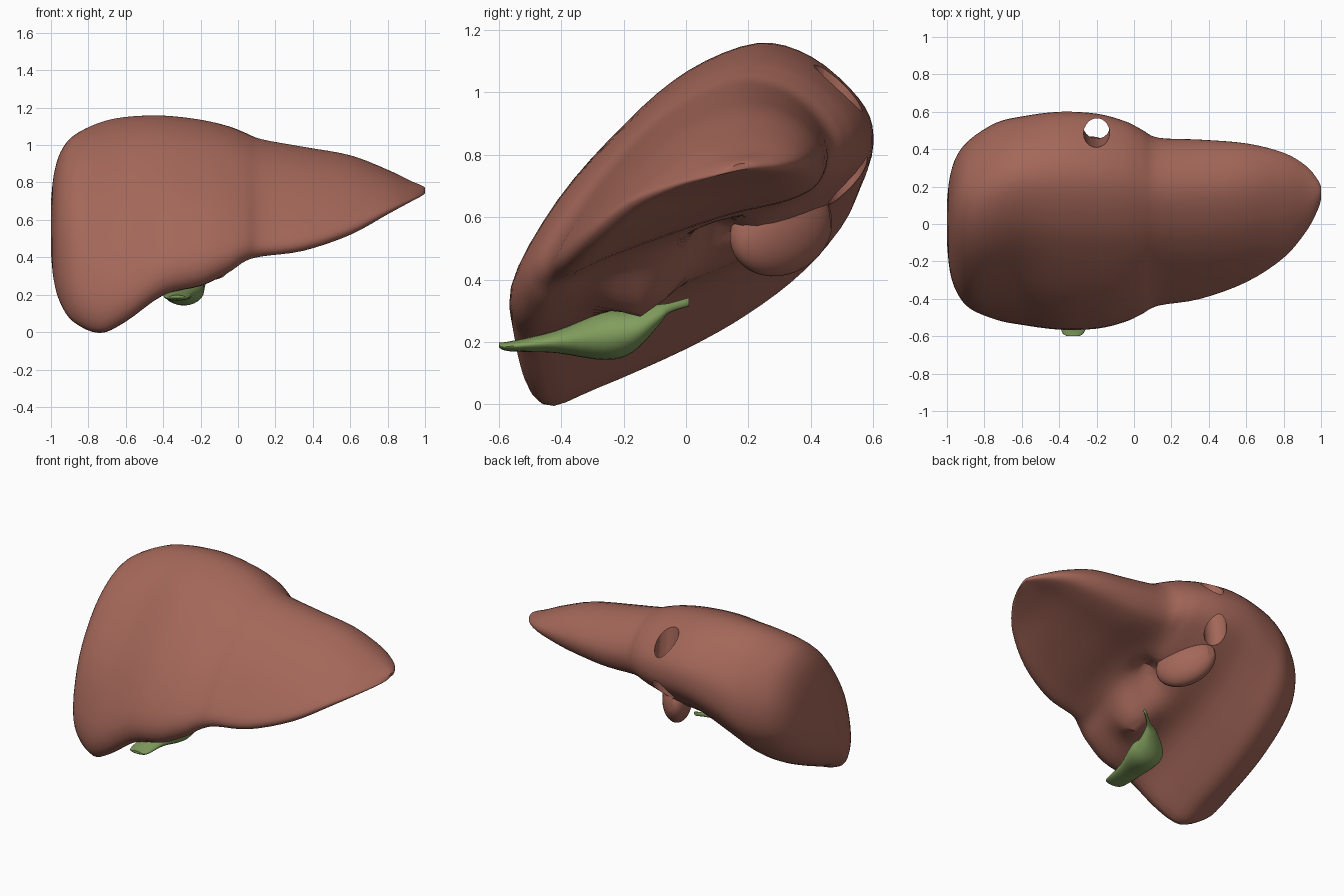
import bpy, bmesh, math
from mathutils import Vector

if "Cube" in bpy.data.objects:
    bpy.data.objects.remove(bpy.data.objects["Cube"])


def material(name, color):
    mat = bpy.data.materials.new(name)
    mat.use_nodes = True
    mat.diffuse_color = color
    mat.node_tree.nodes["Principled BSDF"].inputs["Base Color"].default_value = color
    return mat


def catmull(points, i, f, closed):
    """Smooth point between points[i] and points[i + 1]."""
    n = len(points)
    pick = lambda k: points[k % n] if closed else points[max(0, min(n - 1, k))]
    quads = zip(pick(i - 1), pick(i), pick(i + 1), pick(i + 2))
    return [b + 0.5 * f * (c - a + f * (2 * a - 5 * b + 4 * c - d + f * (3 * (b - c) + d - a)))
            for a, b, c, d in quads]


def resample(points, steps, closed=False):
    spans = len(points) if closed else len(points) - 1
    out = [catmull(points, i, s / steps, closed) for i in range(spans) for s in range(steps)]
    return out if closed else out + [list(points[-1])]


def ramp(x, start, end):
    t = max(0, min(1, (x - start) / (end - start)))
    return t * t * (3 - 2 * t)


def finish(obj, mat, angle):
    obj.data.materials.clear()
    obj.data.materials.append(mat)
    bpy.ops.object.select_all(action="DESELECT")
    obj.select_set(True)
    bpy.context.view_layer.objects.active = obj
    bpy.ops.object.shade_smooth_by_angle(angle=math.radians(angle))


def loft(name, rings):
    """Skin a list of equal rings and close both ends."""
    bm = bmesh.new()
    loops = [[bm.verts.new(p) for p in ring] for ring in rings]
    n = len(loops[0])
    for a, b in zip(loops, loops[1:]):
        for j in range(n):
            k = (j + 1) % n
            bm.faces.new((a[j], a[k], b[k], b[j]))
    for ring in (loops[0], loops[-1]):
        center = bm.verts.new(sum((v.co for v in ring), Vector()) / n)
        for j in range(n):
            bm.faces.new((ring[j], ring[(j + 1) % n], center))
    bmesh.ops.recalc_face_normals(bm, faces=bm.faces)
    mesh = bpy.data.meshes.new(name)
    bm.to_mesh(mesh)
    bm.free()
    obj = bpy.data.objects.new(name, mesh)
    bpy.context.collection.objects.link(obj)
    return obj


def boolean(target, helper, operation):
    mod = target.modifiers.new(operation, "BOOLEAN")
    mod.operation, mod.object, mod.solver = operation, helper, "EXACT"
    bpy.context.view_layer.objects.active = target
    bpy.ops.object.modifier_apply(modifier=mod.name)
    bpy.data.objects.remove(helper)


flesh = material("red_brown", (0.37, 0.135, 0.1, 1))
bile = material("olive_green", (0.22, 0.34, 0.11, 1))

# Side profiles in a unit box: front edge, over the top, back, underside
round_end = [(.06, 0), (0, .16), (.08, .48), (.27, .77), (.47, .94), (.66, 1), (.83, .945),
             (.95, .81), (1, .66), (.97, .5), (.86, .37), (.69, .25), (.48, .14), (.21, .04)]
thick_lobe = [(.045, 0), (0, .16), (.13, .465), (.32, .735), (.49, .91), (.68, 1), (.83, .955),
              (.96, .815), (1, .69), (.97, .55), (.83, .39), (.66, .265), (.49, .175), (.22, .052)]
thin_lobe = [(.045, 0), (0, .095), (.1, .335), (.26, .625), (.44, .855), (.64, .99), (.8, .98),
             (.93, .86), (1, .68), (.97, .5), (.86, .4), (.64, .32), (.4, .2), (.2, .09)]

# Extents along the body: x, front, back, bottom, top
extents = [(-1, -.1, .12, .42, .7), (-.985, -.25, .25, .28, .84), (-.95, -.36, .36, .16, .96),
           (-.88, -.45, .45, .06, 1.05), (-.74, -.51, .54, 0, 1.12), (-.6, -.535, .575, .06, 1.15),
           (-.4, -.56, .6, .2, 1.157), (-.2, -.555, .59, .25, 1.135), (-.05, -.52, .55, .32, 1.1),
           (.04, -.48, .505, .38, 1.065), (.13, -.435, .46, .405, 1.03), (.35, -.4, .45, .435, .99),
           (.6, -.31, .43, .52, .945), (.8, -.18, .38, .63, .868), (.92, -.04, .31, .695, .81),
           (.98, .07, .24, .727, .785), (1, .13, .2, .742, .772)]

# Underside swellings and hollows: x, y, radius, lift
dents = [(-.09, -.13, .115, -.105), (-.05, .08, .09, .11)]

STEPS = 4
profiles = [resample(p, STEPS, True) for p in (round_end, thick_lobe, thin_lobe)]
underside = 10 * STEPS
rings = []
for x, y0, y1, z0, z1 in resample(extents, STEPS):
    body_share, thin_share = ramp(x, -.95, -.55), ramp(x, -.15, .22)
    shares = (1 - body_share, body_share - thin_share, thin_share)
    ring = []
    for j, points in enumerate(zip(*profiles)):
        u, v = (sum(s * p[axis] for s, p in zip(shares, points)) for axis in (0, 1))
        y, z = y0 + u * (y1 - y0), z0 + v * (z1 - z0)
        if j >= underside:
            for dx, dy, r, lift in dents:
                z += lift * math.exp(-((x - dx) ** 2 + (y - dy) ** 2) / (r * r))
        ring.append((x, y, z))
    rings.append(ring)
body = loft("liver_body", rings)

# Small rear lobe swelling out of the underside
bpy.ops.mesh.primitive_uv_sphere_add(segments=32, ring_count=20, location=(-.15, .305, .56),
                                     rotation=(math.radians(18), 0, math.radians(32)))
rear_lobe = bpy.context.object
rear_lobe.scale = (.09, .19, .145)
boolean(body, rear_lobe, "UNION")

# Channel for the great vein, leaning back as it descends
bpy.ops.mesh.primitive_cylinder_add(vertices=20, radius=.07, depth=1.2, location=(-.2, .51, .8),
                                    rotation=(math.radians(6), 0, 0))
vein_cutter = bpy.context.object
vein_cutter.hide_render = True
boolean(body, vein_cutter, "DIFFERENCE")
finish(body, flesh, 40)

# Gallbladder with its duct: x, y, z, half width, half height
bladder = [(-.325, -.599, .19, .035, .008), (-.325, -.565, .186, .065, .016),
           (-.32, -.42, .2, .08, .035), (-.29, -.26, .22, .105, .078),
           (-.275, -.17, .235, .095, .068), (-.21, -.09, .285, .045, .035),
           (-.16, -.055, .308, .017, .016), (-.08, .01, .328, .014, .014)]
SIDES = 24
circle = [math.tau * k / SIDES for k in range(SIDES)]
gallbladder = loft("gallbladder", [[(x + w * math.cos(a), y, z + h * math.sin(a)) for a in circle]
                                   for x, y, z, w, h in resample(bladder, STEPS)])
finish(gallbladder, bile, 50)
